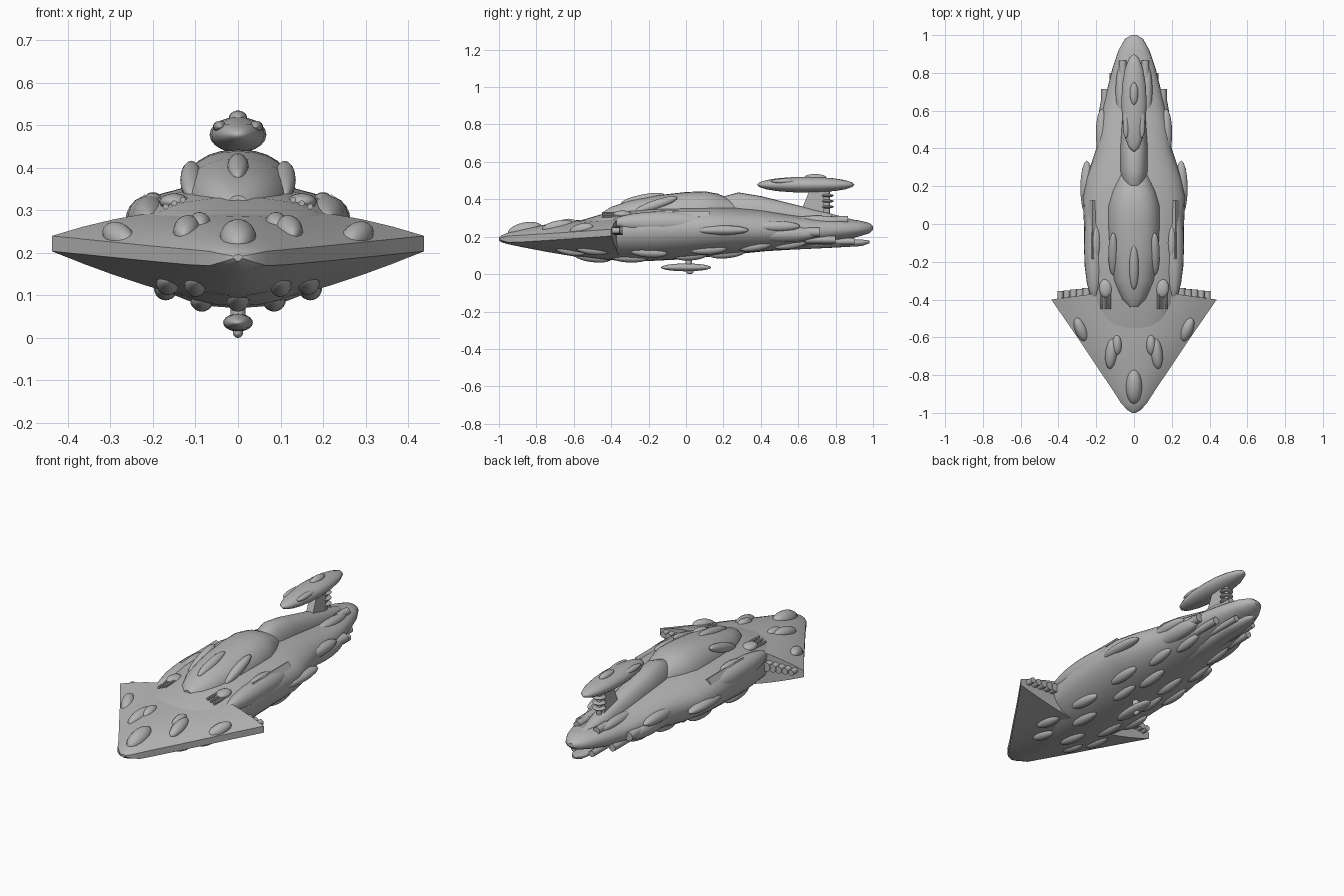
import bpy
from math import sin, cos, pi, copysign
from mathutils import Vector
from mathutils.bvhtree import BVHTree

if "Cube" in bpy.data.objects:
    bpy.data.objects.remove(bpy.data.objects["Cube"])

grey = bpy.data.materials.new("hull_grey")
grey.use_nodes = True
colour = (.46, .46, .46, 1)
grey.diffuse_color = colour
grey.node_tree.nodes["Principled BSDF"].inputs["Base Color"].default_value = colour


def finish(ob, name, angle=.6):
    ob.name = name
    ob.data.materials.append(grey)
    bpy.ops.object.select_all(action="DESELECT")
    ob.select_set(True)
    bpy.context.view_layer.objects.active = ob
    bpy.ops.object.shade_smooth_by_angle(angle=angle)
    return ob


hull_verts, hull_faces = [], []


def loft(name, stations, section):
    """Skin a row of cross-sections and remember it for surface placement."""
    rings = [section(*s) for s in stations]
    n = len(rings[0])
    verts = [p for r in rings for p in r]
    faces = [tuple(range(n)), tuple(reversed(range(len(verts) - n, len(verts))))]
    for i in range(len(rings) - 1):
        for j in range(n):
            k = (j + 1) % n
            faces.append((i * n + j, i * n + n + j, i * n + n + k, i * n + k))
    base = len(hull_verts)
    hull_verts.extend(verts)
    hull_faces.extend(tuple(v + base for v in f) for f in faces)
    me = bpy.data.meshes.new(name)
    me.from_pydata(verts, [], faces)
    ob = bpy.data.objects.new(name, me)
    bpy.context.collection.objects.link(ob)
    return finish(ob, name)


def oval(y, w, top, mid, low, power=.85):
    """Rounded section with separate upper and lower heights."""
    ring = []
    for i in range(28):
        c, s = cos(i * pi / 14), sin(i * pi / 14)
        h = top - mid if s > 0 else mid - low
        e = power if s > 0 else 1
        ring.append((w * copysign(abs(c) ** e, c), y,
                     mid + h * copysign(abs(s) ** e, s)))
    return ring


def wedge(y, w, top, edge, low):
    """Thin-edged bow section, with a swept trailing edge."""
    rim = min(.018, w / 4)
    sweep = .06 if y > -.45 else 0
    ring = []
    for side, lim, power in ((1, top, 2.1), (-1, low, 1.4)):
        for i in range(13):
            t = side * (1 - i / 6)
            a = 1 - abs(t) ** power
            base = edge + side * rim
            ring.append((t * w, y + sweep * (1 - abs(t)), base + (lim - base) * a))
    return ring


# Main hull, bow and stacked dorsal decks
loft("main_hull", [
    (-.62, .17, .27, .2, .1), (-.42, .23, .33, .225, .075),
    (-.2, .262, .355, .235, .07), (0, .265, .362, .24, .08),
    (.15, .272, .362, .24, .095), (.25, .25, .357, .235, .105),
    (.4, .2, .345, .235, .12), (.55, .18, .32, .23, .135),
    (.7, .145, .3, .23, .155), (.82, .115, .295, .235, .175),
    (.92, .082, .288, .24, .2), (.98, .048, .274, .245, .218),
    (1, .015, .256, .245, .236)], oval)
loft("bow_wedge", [
    (-1, .01, .196, .19, .18), (-.985, .035, .208, .188, .17),
    (-.95, .068, .222, .187, .16), (-.88, .112, .24, .19, .145),
    (-.75, .2, .265, .198, .12), (-.6, .3, .287, .208, .095),
    (-.4, .438, .308, .222, .075)], wedge)
loft("dorsal_dome", [
    (-.44, .03, .335, .28, .25), (-.4, .07, .36, .29, .25),
    (-.3, .11, .393, .3, .25), (-.15, .135, .422, .3, .25),
    (0, .142, .439, .3, .25), (.1, .14, .443, .3, .25),
    (.17, .12, .43, .3, .25), (.26, .08, .39, .3, .25)], oval)
loft("tail_spine", [
    (.15, .03, .38, .3, .25), (.2, .06, .415, .3, .25),
    (.28, .075, .437, .3, .25), (.4, .075, .417, .3, .25),
    (.55, .065, .38, .28, .25), (.75, .055, .33, .27, .25),
    (.9, .02, .29, .26, .25)], oval)
loft("keel_boom", [
    (.3, .03, .17, .14, .115), (.55, .055, .185, .16, .13),
    (.8, .05, .185, .165, .142), (.94, .035, .185, .17, .15),
    (.98, .008, .18, .175, .165)], oval)
surface = BVHTree.FromPolygons(hull_verts, hull_faces)


def ellipsoid(name, at, size, turn=0):
    bpy.ops.mesh.primitive_uv_sphere_add(segments=16, ring_count=10, location=at,
                                         rotation=(0, 0, turn))
    ob = bpy.context.object
    ob.scale = size
    return finish(ob, name)


def tube(name, at, r, length, axis="Y", sides=12):
    rot = (pi / 2, 0, 0) if axis == "Y" else (0, 0, 0)
    bpy.ops.mesh.primitive_cylinder_add(vertices=sides, radius=r, depth=length,
                                        location=at, rotation=rot)
    return finish(bpy.context.object, name)


def blister(name, x, y, r, half, up=1, turn=0):
    """Sunken oval bubble lying along the hull slope, above or below."""
    for s in (1, -1) if x else (1,):
        hit, normal = surface.ray_cast(Vector((s * x, y, up * 2)), Vector((0, 0, -up)))[:2]
        ob = ellipsoid(name, hit - Vector((0, 0, up * r * .25)), (r, half, r))
        pitch = -normal.y / normal.z
        ob.rotation_euler = (pitch, 0, s * turn)


# Upper blisters
for x, y, r, half, turn in (
        (0, -.86, .044, .095, 0), (.12, -.685, .032, .085, .1),
        (.09, -.64, .026, .055, 0), (.28, -.56, .032, .07, -.4),
        (0, -.23, .026, .12, 0), (.11, -.16, .026, .12, 0),
        (.2, -.1, .024, .09, 0)):
    blister("upper_blister", x, y, r, half, 1, turn)

# Belly blisters
for x, y, r, half in (
        (0, -.5, .028, .1), (.165, -.5, .028, .09), (.1, -.62, .026, .08),
        (.085, -.3, .028, .1), (.17, -.2, .028, .1), (.09, .03, .026, .09),
        (.17, .12, .028, .1), (.06, .22, .028, .1), (.13, .37, .026, .09),
        (.1, .56, .025, .09)):
    blister("belly_blister", x, y, r, half, -1)

# Flank pods, side panels and nacelles
for s in (1, -1):
    ellipsoid("flank_pod", (s * .25, .19, .235), (.034, .145, .026))
    ellipsoid("rear_flank_pod", (s * .17, .48, .255), (.032, .13, .03))
    ellipsoid("flank_fairing", (s * .21, -.12, .275), (.055, .28, .06))
    hit = surface.ray_cast(Vector((s * 2, -.03, .315)), Vector((-s, 0, 0)))[0]
    bpy.ops.mesh.primitive_cube_add(size=1, location=(hit.x - s * .004, -.03, .315),
                                    rotation=(0, -s * .6, 0))
    panel = bpy.context.object
    panel.scale = (.03, .31, .035)
    finish(panel, "side_panel")

    ellipsoid("outer_nacelle", (s * .145, .52, .215), (.045, .18, .045))
    tube("outer_nozzle", (s * .15, .67, .225), .024, .09)
    tube("outer_nozzle_low", (s * .11, .72, .185), .02, .16)
    ellipsoid("inner_nacelle", (s * .07, .7, .285), (.028, .14, .028))
    tube("inner_nozzle", (s * .06, .82, .29), .02, .09)
    tube("keel_thruster", (s * .055, .8, .175), .017, .2)

    # Bow trailing-edge nozzles and deck guns
    for i in range(5):
        x = .25 + i * .035
        tube("bow_nozzle", (s * x, -.37 - i * .004, .232), .024 - i * .002, .06)
    for i in range(3):
        tube("deck_gun", (s * (.13 + i * .02), -.4, .325 - i * .008), .007, .1, sides=8)
    ellipsoid("gun_mount", (s * .15, -.34, .32), (.035, .05, .02))

# Raised bridge pod with its blisters
ellipsoid("bridge_pod", (0, .64, .478), (.067, .26, .042))
ellipsoid("bridge_top_blister", (0, .69, .516), (.022, .06, .019))
for s in (1, -1):
    ellipsoid("bridge_side_blister", (s * .042, .53, .497), (.017, .075, .014))

# Raked pylon and ringed mast under the bridge pod
bpy.ops.mesh.primitive_cube_add(size=1, location=(0, .67, .38))
pylon = bpy.context.object
for v in pylon.data.vertices:
    high = v.co.z > 0
    v.co = (v.co.x * .04, v.co.y * (.07 if high else .14) + (.03 if high else 0),
            v.co.z * .16)
finish(pylon, "bridge_pylon")
tube("mast", (0, .755, .37), .014, .16, "Z")
for i in range(3):
    ellipsoid("mast_ring", (0, .755, .36 + i * .03), (.035, .035, .009))

# Sensor pod hanging below the belly
ellipsoid("belly_pod", (0, 0, .036), (.035, .135, .021))
ellipsoid("belly_sensor", (0, .02, .012), (.012, .02, .012))
tube("belly_strut", (0, .015, .075), .018, .06, "Z")
